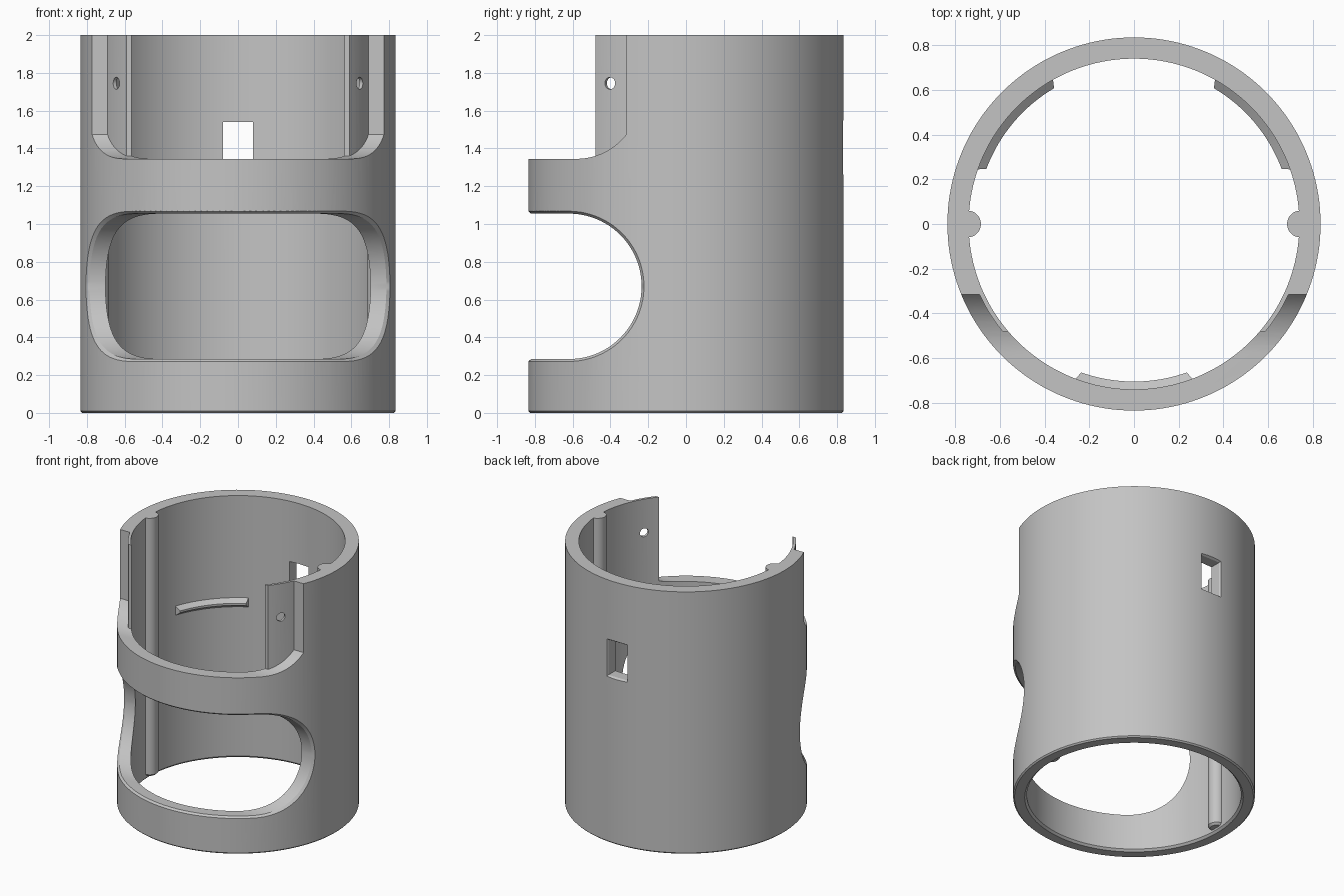
import bpy
import bmesh
from math import sin, cos, asin, pi, radians

if "Cube" in bpy.data.objects:
    bpy.data.objects.remove(bpy.data.objects["Cube"], do_unlink=True)

OUTER, INNER, HEIGHT = 0.835, 0.74, 2.0
TAB_R = 0.76

grey = bpy.data.materials.new("plain grey")
grey.use_nodes = True
grey.diffuse_color = (0.55, 0.55, 0.55, 1)
grey.node_tree.nodes["Principled BSDF"].inputs["Base Color"].default_value = (0.55, 0.55, 0.55, 1)


def loft(name, sections, closed=False):
    """Skin a row of matching loops; cap the ends unless the row is closed."""
    bm = bmesh.new()
    rows = [[bm.verts.new(p) for p in s] for s in sections]
    pairs = list(zip(rows, rows[1:]))
    if closed:
        pairs.append((rows[-1], rows[0]))
    else:
        bm.faces.new(rows[0])
        bm.faces.new(rows[-1])
    n = len(rows[0])
    for a, b in pairs:
        for i in range(n):
            j = (i + 1) % n
            bm.faces.new((a[i], a[j], b[j], b[i]))
    bmesh.ops.recalc_face_normals(bm, faces=bm.faces)
    mesh = bpy.data.meshes.new(name)
    bm.to_mesh(mesh)
    bm.free()
    mesh.materials.append(grey)
    obj = bpy.data.objects.new(name, mesh)
    bpy.context.collection.objects.link(obj)
    return obj


def activate(obj):
    bpy.ops.object.select_all(action='DESELECT')
    obj.select_set(True)
    bpy.context.view_layer.objects.active = obj


def cut(target, cutter):
    cutter.hide_render = True
    activate(target)
    mod = target.modifiers.new("cut", 'BOOLEAN')
    mod.operation = 'DIFFERENCE'
    mod.solver = 'EXACT'
    mod.object = cutter
    bpy.ops.object.modifier_apply(modifier=mod.name)
    bpy.data.objects.remove(cutter, do_unlink=True)


def smooth(obj):
    activate(obj)
    bpy.ops.object.shade_smooth_by_angle(angle=radians(30))


def polar(r, a, z):
    return (r * cos(a), r * sin(a), z)


# Tube body, with eased bottom edges
profile = [(OUTER - 0.01, 0), (OUTER, 0.01), (OUTER, HEIGHT),
           (INNER, HEIGHT), (INNER, 0.015), (INNER + 0.015, 0)]
SEGS = 160
body = loft("tube_body", [[polar(r, 2 * pi * i / SEGS, z) for r, z in profile]
                          for i in range(SEGS)], closed=True)

# Large front window with rounded ends and a flared outer edge
WIN_Z, WIN_R, WIN_Y = 0.67, 0.385, 0.62


def window_point(r, off, t, side, up):
    radius = WIN_R + off
    if t < 1:
        a = max(0.02, t * pi / 2)
        h = radius * sin(a)
        th = asin((WIN_Y - radius * cos(a)) / r)
    else:
        h = radius
        start = asin(WIN_Y / r)
        th = start + (pi / 2 - start) * (t - 1)
    return (side * r * cos(th), -r * sin(th), WIN_Z + up * h)


STEPS = 24
columns = [(i / STEPS, 1) for i in range(2 * STEPS + 1)]
columns += [(t, -1) for t, _ in reversed(columns[:-1])]
layers = [(0.68, 0), (0.82, 0), (0.85, 0.025)]
cut(body, loft("window_cutter", [
    [window_point(r, o, t, s, -1) for r, o in layers] +
    [window_point(r, o, t, s, 1) for r, o in reversed(layers)]
    for t, s in columns]))

# Upper front cut-away, sparing a thin inner tab on each side
SWEEP = 0.335
end = asin(0.265 / SWEEP)
side_profile = [(-1, 1.345)]
for i in range(17):
    a = end * i / 16
    side_profile.append((-0.58 + SWEEP * sin(a), 1.345 + SWEEP * (1 - cos(a))))
side_profile += [(-0.315, 2.2), (-1, 2.2)]
cutaway = loft("cutaway_cutter", [[(x, y, z) for y, z in side_profile] for x in (-1, 1)])
low = asin(0.48 / TAB_R)
arc = [-low + (pi + 2 * low) * i / 120 for i in range(121)]
cut(cutaway, loft("tab_keeper", [[polar(TAB_R, a, z) for a in arc] for z in (1, 3)]))
cut(body, cutaway)

# Radial screw hole through each tab
for side in (1, -1):
    ax, ay = side * cos(radians(32)), -sin(radians(32))
    ring = [2 * pi * i / 24 for i in range(24)]
    cut(body, loft("hole_cutter", [
        [(ax * r - ay * 0.032 * cos(a), ay * r + ax * 0.032 * cos(a),
          1.745 + 0.032 * sin(a)) for a in ring] for r in (0.65, 0.9)]))

# Rear slot with a flared outer edge
cut(body, loft("slot_cutter", [
    [(sx * (0.08 + o), y, 1.405 + sz * (0.135 + o))
     for sx, sz in ((-1, -1), (1, -1), (1, 1), (-1, 1))]
    for y, o in ((0.65, 0), (0.82, 0), (0.85, 0.02))]))
smooth(body)

# Half-round guide ribs inside the left and right walls
for side, label in ((1, "left"), (-1, "right")):
    smooth(loft(label + "_guide_rib", [
        [(side * 0.745 + r * cos(2 * pi * i / 32), r * sin(2 * pi * i / 32), z)
         for i in range(32)]
        for r, z in ((0.045, 0.03), (0.06, 0.045), (0.06, HEIGHT))]))

# Three snap ridges on the inner wall
ridge = [(0.75, 1.145, 1), (0.705, 1.18, 0.93), (0.705, 1.195, 0.93), (0.75, 1.23, 1)]
for label, mid in (("front", 270), ("back_left", 40), ("back_right", 140)):
    smooth(loft(label + "_snap_ridge", [
        [polar(r, radians(mid + 21 * k * i / 12), z) for r, z, k in ridge]
        for i in range(-12, 13)]))
